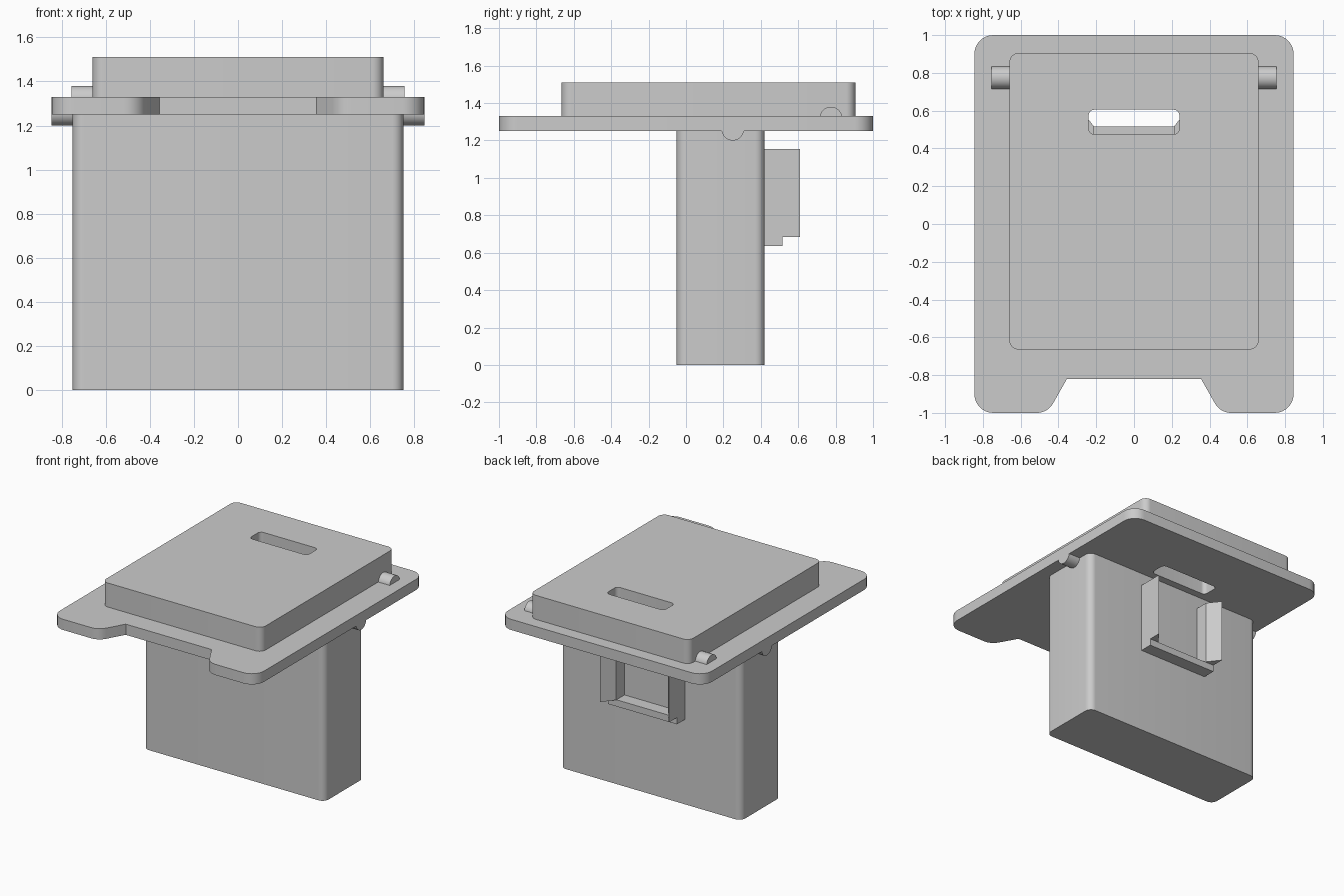
import bpy, bmesh, math
from mathutils import Vector

cube = bpy.data.objects.get("Cube")
if cube:
    bpy.data.objects.remove(cube, do_unlink=True)

grey = bpy.data.materials.new("light grey plastic")
grey.use_nodes = True
color = (0.6, 0.6, 0.6, 1)
grey.diffuse_color = color
grey.node_tree.nodes["Principled BSDF"].inputs["Base Color"].default_value = color


def fillet(corners, steps=8):
    """Outline from (x, y, radius) corners, rounding those with a radius."""
    out = []
    for i, (x, y, r) in enumerate(corners):
        p = Vector((x, y))
        if r == 0:
            out.append(p)
            continue
        a = (Vector(corners[i - 1][:2]) - p).normalized()
        b = (Vector(corners[(i + 1) % len(corners)][:2]) - p).normalized()
        half = a.angle(b) / 2
        center = p + (a + b).normalized() * r / math.sin(half)
        start = p + a * r / math.tan(half) - center
        end = p + b * r / math.tan(half) - center
        turn = start.angle_signed(end)
        for k in range(steps + 1):
            ang = -turn * k / steps
            c, s = math.cos(ang), math.sin(ang)
            out.append(center + Vector((start.x * c - start.y * s,
                                        start.x * s + start.y * c)))
    return out


def box(x, y0, y1, r):
    return [(-x, y0, r), (x, y0, r), (x, y1, r), (-x, y1, r)]


def prism(name, corners, z0, z1):
    """Extrude a filleted outline between two heights."""
    bm = bmesh.new()
    face = bm.faces.new([bm.verts.new((p.x, p.y, z0)) for p in fillet(corners)])
    ext = bmesh.ops.extrude_face_region(bm, geom=[face])["geom"]
    top = [v for v in ext if isinstance(v, bmesh.types.BMVert)]
    bmesh.ops.translate(bm, verts=top, vec=(0, 0, z1 - z0))
    bmesh.ops.recalc_face_normals(bm, faces=bm.faces)
    mesh = bpy.data.meshes.new(name)
    bm.to_mesh(mesh)
    bm.free()
    ob = bpy.data.objects.new(name, mesh)
    bpy.context.collection.objects.link(ob)
    mesh.materials.append(grey)
    return ob


def activate(ob):
    bpy.ops.object.select_all(action="DESELECT")
    ob.select_set(True)
    bpy.context.view_layer.objects.active = ob


def smooth(ob):
    activate(ob)
    bpy.ops.object.shade_smooth_by_angle(angle=math.radians(30))


def peg(name, x0, x1, y, z, r):
    bpy.ops.mesh.primitive_cylinder_add(
        vertices=32, radius=r, depth=abs(x1 - x0),
        location=((x0 + x1) / 2, y, z), rotation=(0, math.pi / 2, 0))
    ob = bpy.context.object
    ob.name = name
    ob.data.materials.append(grey)
    smooth(ob)


# Body, flange with front notch, and raised lid
body = prism("body", box(0.75, -0.05, 0.42, 0.05), 0, 1.25)
right_half = [(0.355, -0.82, 0), (0.457, -1, 0.1),
              (0.845, -1, 0.1), (0.845, 1, 0.1)]
left_half = [(-x, y, r) for x, y, r in reversed(right_half)]
flange = prism("flange", right_half + left_half, 1.25, 1.33)
lid = prism("lid", box(0.66, -0.665, 0.905, 0.05), 1.33, 1.51)

# Slot through the lid and flange
cutter = prism("slot_cutter", box(0.24, 0.475, 0.605, 0.03), 1.2, 1.6)
cutter.hide_render = True
for ob in (flange, lid):
    cut = ob.modifiers.new("slot", "BOOLEAN")
    cut.operation = "DIFFERENCE"
    cut.solver = "EXACT"
    cut.object = cutter
    activate(ob)
    bpy.ops.object.modifier_apply(modifier=cut.name)
bpy.data.objects.remove(cutter, do_unlink=True)
for ob in (body, flange, lid):
    smooth(ob)

# Holder on the back: bottom ledge and two tapered side rails
prism("holder_ledge", box(0.285, 0.42, 0.515, 0), 0.635, 0.685)
for side, s in (("left", 1), ("right", -1)):
    rail = [(0.215, 0.42), (0.285, 0.42), (0.285, 0.61), (0.215, 0.52)]
    prism(side + "_holder_rail", [(s * x, y, 0) for x, y in rail], 0.685, 1.155)
    # Half-round pegs above and below the flange
    peg(side + "_upper_peg", s * 0.64, s * 0.755, 0.775, 1.32, 0.06)
    peg(side + "_lower_peg", s * 0.73, s * 0.845, 0.25, 1.26, 0.06)
